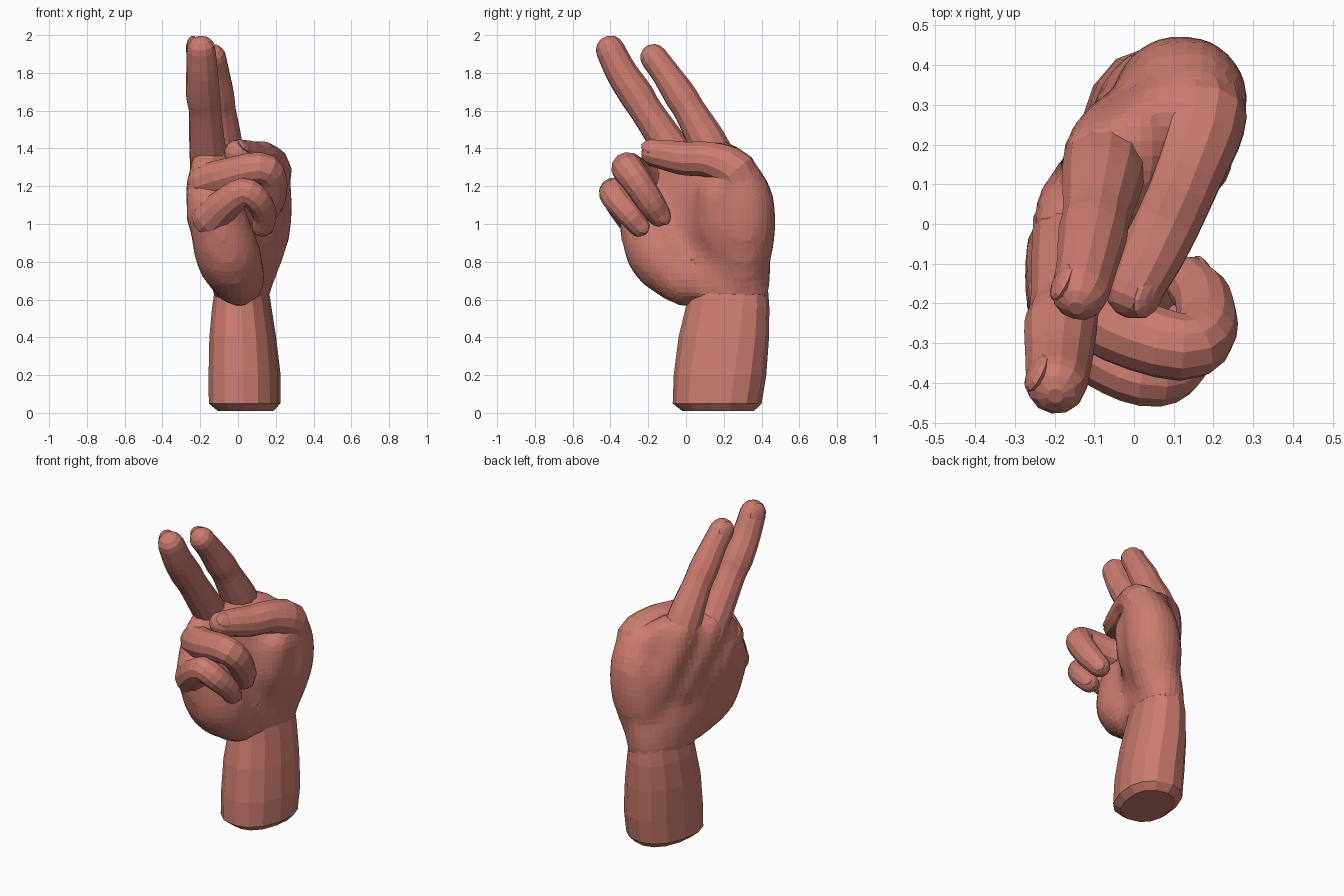
import bpy, bmesh, math
from mathutils import Vector, Matrix

cube = bpy.data.objects.get("Cube")
if cube:
    bpy.data.objects.remove(cube, do_unlink=True)

skin = bpy.data.materials.new("terracotta skin")
skin.use_nodes = True
COLOUR = (0.6, 0.2, 0.16, 1)
skin.diffuse_color = COLOUR
skin.node_tree.nodes["Principled BSDF"].inputs["Base Color"].default_value = COLOUR


def make_object(name, bm):
    bmesh.ops.recalc_face_normals(bm, faces=bm.faces[:])
    mesh = bpy.data.meshes.new(name)
    bm.to_mesh(mesh)
    bm.free()
    mesh.materials.append(skin)
    ob = bpy.data.objects.new(name, mesh)
    bpy.context.collection.objects.link(ob)
    return ob


def loft(bm, rings):
    """Join rings of points into a closed shell."""
    loops = [[bm.verts.new(p) for p in ring] for ring in rings]
    n = len(loops[0])
    for a, b in zip(loops, loops[1:]):
        for i in range(n):
            j = (i + 1) % n
            bm.faces.new((a[i], a[j], b[j], b[i]))
    bm.faces.new(loops[0][::-1])
    bm.faces.new(loops[-1])


def oval_loft(bm, sections, sides):
    """Shell through tilted ovals (z, x, y, half length, half width, tilt)."""
    rings = []
    for z, x, y, a, b, tilt in sections:
        turn = Matrix.Rotation(-math.radians(tilt), 3, 'Z')
        ring = []
        for k in range(sides):
            ang = 2 * math.pi * k / sides
            c, s = math.cos(ang), math.sin(ang)
            p = Vector((math.copysign(abs(c) ** 0.85, c) * b, math.copysign(abs(s) ** 0.85, s) * a, 0))
            ring.append(turn @ p + Vector((x, y, z)))
        rings.append(ring)
    loft(bm, rings)


def spline(points, steps):
    """Smooth path through (x, y, z, radius) points."""
    p = [Vector(q) for q in points]
    p = [2 * p[0] - p[1]] + p + [2 * p[-1] - p[-2]]
    out = []
    for a, b, c, d in zip(p, p[1:], p[2:], p[3:]):
        for k in range(steps):
            t = k / steps
            out.append(0.5 * (2 * b + (c - a) * t + (2 * a - 5 * b + 4 * c - d) * t ** 2
                              + (3 * b - a - 3 * c + d) * t ** 3))
    return out + [p[-2]]


def tube(bm, points, sides=12, steps=3):
    """Round-ended tube along a smooth path."""
    path = spline(points, steps)
    pos = [q.to_3d() for q in path]
    tangents = [(pos[min(i + 1, len(pos) - 1)] - pos[max(i - 1, 0)]).normalized()
                for i in range(len(pos))]
    side = tangents[0].orthogonal().normalized()
    rings = []

    def ring(centre, t, radius):
        other = t.cross(side)
        rings.append([centre + radius * (side * math.cos(a) + other * math.sin(a))
                      for a in (2 * math.pi * k / sides for k in range(sides))])

    caps = [math.radians(a) for a in (75, 50, 25)]
    for i, (c, t, q) in enumerate(zip(pos, tangents, path)):
        side = (side - t * side.dot(t)).normalized()
        if i == 0:
            for a in caps:
                ring(c - t * q.w * math.sin(a), t, q.w * math.cos(a))
        ring(c, t, q.w)
        if i == len(pos) - 1:
            for a in reversed(caps):
                ring(c + t * q.w * math.sin(a), t, q.w * math.cos(a))
    loft(bm, rings)


# Forearm: faceted, with a bevelled end
bm = bmesh.new()
oval_loft(bm, [
    (0.01, 0.04, 0.17, 0.19, 0.14, 14), (0.05, 0.035, 0.165, 0.235, 0.182, 14),
    (0.20, 0.035, 0.18, 0.245, 0.182, 14), (0.40, 0.025, 0.20, 0.24, 0.17, 12),
    (0.56, 0.02, 0.22, 0.222, 0.15, 12), (0.74, 0.02, 0.23, 0.2, 0.12, 14)], 14)
make_object("forearm", bm)

# Palm slab
body = bmesh.new()
oval_loft(body, [
    (0.60, 0.02, 0.225, 0.217, 0.14, 12), (0.75, 0.01, 0.18, 0.28, 0.145, 18),
    (0.95, -0.01, 0.09, 0.40, 0.14, 28), (1.15, -0.025, 0.085, 0.41, 0.135, 32),
    (1.30, -0.045, 0.08, 0.34, 0.12, 32), (1.42, -0.08, 0.07, 0.22, 0.09, 28)], 20)

# Heel pad, thumb pads and the four knuckle ridges
tube(body, [(0.0, -0.01, 0.71, 0.15), (-0.055, -0.14, 0.84, 0.178), (-0.11, -0.21, 1.05, 0.155)])
tube(body, [(0.07, 0.30, 0.72, 0.13), (0.11, 0.31, 0.95, 0.168), (0.135, 0.31, 1.13, 0.158),
            (0.16, 0.27, 1.26, 0.125)])
tube(body, [(0.06, 0.22, 0.80, 0.11), (0.10, 0.17, 0.98, 0.13), (0.14, 0.17, 1.15, 0.12)])
tube(body, [(0.0, 0.27, 0.95, 0.08), (-0.05, 0.22, 1.2, 0.105), (-0.08, 0.16, 1.36, 0.108)])
tube(body, [(-0.07, 0.17, 0.95, 0.08), (-0.14, 0.06, 1.2, 0.1), (-0.16, 0.0, 1.33, 0.103)])
tube(body, [(-0.1, 0.06, 0.9, 0.08), (-0.18, -0.07, 1.12, 0.1), (-0.17, -0.16, 1.25, 0.095)])
tube(body, [(-0.12, -0.04, 0.88, 0.08), (-0.17, -0.18, 1.05, 0.112), (-0.13, -0.26, 1.06, 0.1)])
palm = make_object("palm", body)
remesh = palm.modifiers.new("blend", 'REMESH')
remesh.mode = 'VOXEL'
remesh.voxel_size = 0.038
soften = palm.modifiers.new("soften", 'SMOOTH')
soften.factor = 0.5
soften.iterations = 4

# Fingers, from knuckle to tip
fingers = {
    "index_finger": [(-0.07, 0.18, 1.30, 0.105), (-0.08, 0.11, 1.44, 0.103), (-0.095, 0.02, 1.60, 0.086),
                     (-0.105, -0.03, 1.68, 0.087), (-0.12, -0.11, 1.80, 0.076), (-0.135, -0.17, 1.88, 0.073)],
    "middle_finger": [(-0.15, 0.0, 1.28, 0.105), (-0.165, -0.11, 1.45, 0.095), (-0.175, -0.21, 1.60, 0.087),
                      (-0.185, -0.26, 1.68, 0.092), (-0.19, -0.34, 1.80, 0.085), (-0.195, -0.40, 1.92, 0.078)],
    "ring_finger": [(-0.17, -0.17, 1.22, 0.1), (-0.04, -0.26, 1.26, 0.092), (0.12, -0.31, 1.295, 0.086),
                    (0.18, -0.27, 1.24, 0.08), (0.175, -0.19, 1.12, 0.073), (0.14, -0.145, 1.05, 0.064)],
    "little_finger": [(-0.14, -0.26, 1.03, 0.105), (-0.06, -0.34, 1.11, 0.086), (0.03, -0.385, 1.17, 0.077),
                      (0.10, -0.37, 1.13, 0.072), (0.14, -0.30, 1.05, 0.065), (0.13, -0.25, 0.99, 0.058)],
    "thumb": [(0.135, 0.30, 1.14, 0.12), (0.17, 0.26, 1.28, 0.115), (0.13, 0.13, 1.34, 0.097),
              (0.08, 0.01, 1.345, 0.092), (0.04, -0.08, 1.36, 0.085), (0.0, -0.165, 1.375, 0.073)],
}
# Outward direction of each nail
nail_facing = {"index_finger": (-0.8, 0.4, 0.3), "middle_finger": (-0.8, 0.4, 0.3),
               "ring_finger": (0.8, 0.4, 0), "little_finger": (0.8, 0.3, 0), "thumb": (0.7, -0.1, 0.6)}

for name, points in fingers.items():
    bm = bmesh.new()
    tube(bm, points)
    make_object(name, bm)

    # Nail: shallow curved oval set on the fingertip
    tip, before = Vector(points[-1]), Vector(points[-2])
    along = (tip - before).to_3d().normalized()
    up = Vector(nail_facing[name])
    up = (up - along * up.dot(along)).normalized()
    across = along.cross(up)
    basis = Matrix((across, along, up)).transposed().to_4x4()
    r = tip.w
    basis.translation = tip.to_3d() + up * r * 0.74 + along * r * 0.05
    bm = bmesh.new()
    bmesh.ops.create_uvsphere(bm, u_segments=12, v_segments=6, radius=1)
    bmesh.ops.scale(bm, vec=(r * 0.65, r * 0.85, r * 0.27), verts=bm.verts)
    bmesh.ops.transform(bm, matrix=basis, verts=bm.verts)
    make_object(name + "_nail", bm)
